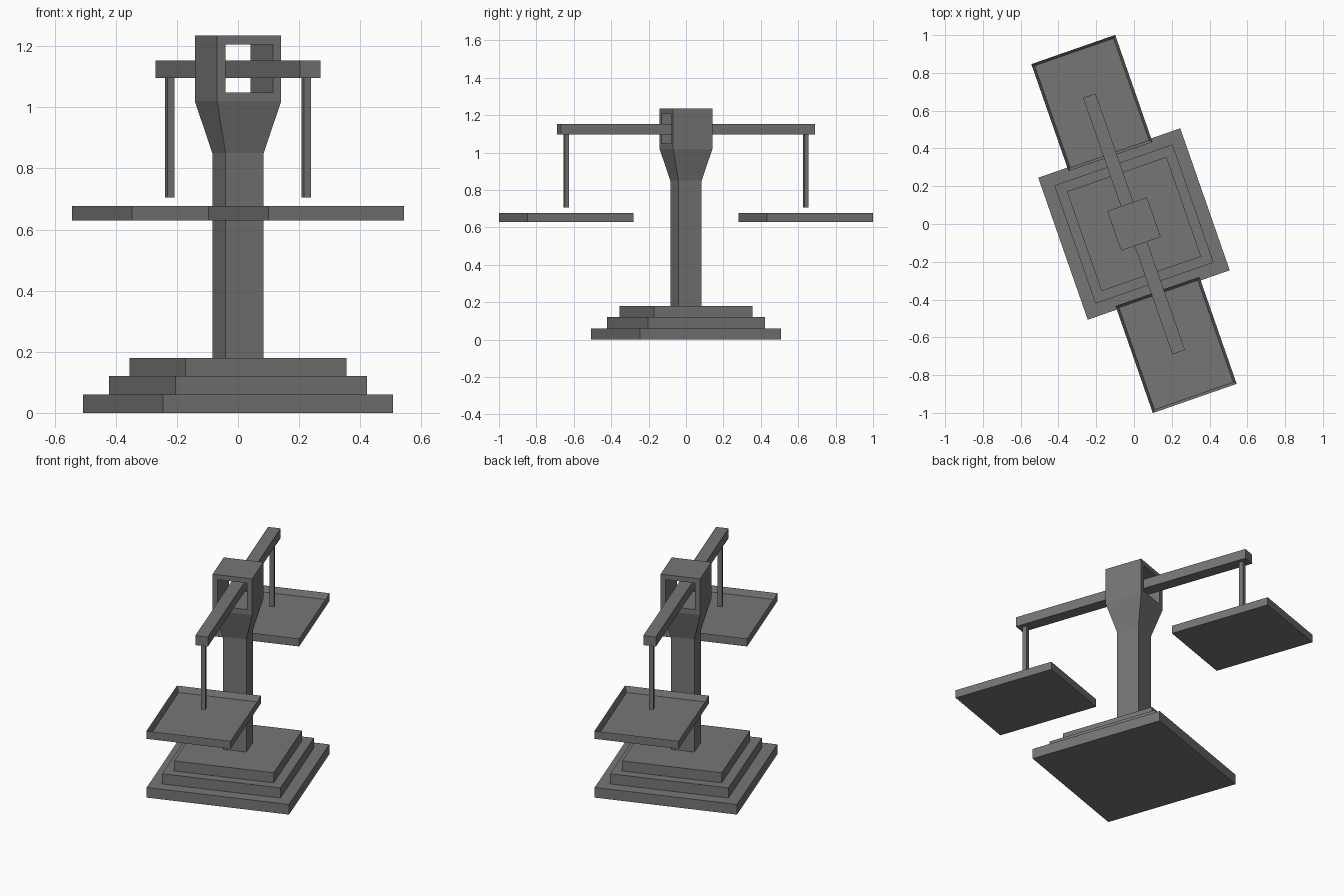
import bpy
import bmesh
import math
from mathutils import Matrix, Vector

cube = bpy.data.objects.get("Cube")
if cube:
    bpy.data.objects.remove(cube, do_unlink=True)

# The whole scale stands turned about the vertical axis
TURN = Matrix.Rotation(math.radians(19.2), 4, 'Z')

GREY = (0.18, 0.18, 0.18, 1)
grey = bpy.data.materials.new("dark_grey")
grey.use_nodes = True
grey.diffuse_color = GREY
grey.node_tree.nodes["Principled BSDF"].inputs["Base Color"].default_value = GREY


def finish(name, bm):
    bmesh.ops.recalc_face_normals(bm, faces=bm.faces)
    bm.transform(TURN)
    mesh = bpy.data.meshes.new(name)
    bm.to_mesh(mesh)
    bm.free()
    mesh.materials.append(grey)
    obj = bpy.data.objects.new(name, mesh)
    bpy.context.collection.objects.link(obj)
    return obj


def square_loft(rings):
    """Stack of square rings given as (half width, height), closed at both ends."""
    bm = bmesh.new()
    loops = [[bm.verts.new((sx * h, sy * h, z))
              for sx, sy in ((-1, -1), (1, -1), (1, 1), (-1, 1))]
             for h, z in rings]
    for low, high in zip(loops, loops[1:]):
        for i in range(4):
            j = (i + 1) % 4
            bm.faces.new((low[i], low[j], high[j], high[i]))
    bm.faces.new(loops[0][::-1])
    bm.faces.new(loops[-1])
    bm.normal_update()
    return bm


def box(half_x, half_y, z0, z1, y=0):
    bm = bmesh.new()
    size = Matrix.Diagonal((2 * half_x, 2 * half_y, z1 - z0, 1))
    place = Matrix.Translation((0, y, (z0 + z1) / 2))
    bmesh.ops.create_cube(bm, size=1, matrix=place @ size)
    bm.normal_update()
    return bm


# Stepped base
STEP = 0.06
finish("stepped_base", square_loft([
    (half, (i + k) * STEP)
    for i, half in enumerate((0.398, 0.331, 0.279)) for k in (0, 1)]))

# Column flaring into a head, with a window bridged from front to back
bm = square_loft([(0.066, 0.178), (0.066, 0.85), (0.111, 1.02), (0.111, 1.235)])
sides = [f for f in bm.faces
         if abs(f.normal.y) > 0.99 and f.calc_center_median().z > 1.02]
bmesh.ops.inset_individual(bm, faces=sides, thickness=0.041)
rims = [e for f in sides for e in f.edges]
bmesh.ops.delete(bm, geom=sides, context='FACES_ONLY')
bmesh.ops.bridge_loops(bm, edges=rims)
finish("column", bm)

# Balance beam running through the window
finish("beam", box(0.035, 0.719, 1.096, 1.153))

# Hangers and shallow trays on both arms
ARM = 0.678
for side, label in ((-1, "front"), (1, "back")):
    finish(label + "_hanger", box(0.0125, 0.0125, 0.705, 1.1, side * ARM))

    bm = box(0.235, 0.3, 0.63, 0.677, side * ARM)
    top = [f for f in bm.faces if f.normal.z > 0.99]
    bmesh.ops.inset_individual(bm, faces=top, thickness=0.02)
    bmesh.ops.translate(bm, verts=top[0].verts[:], vec=Vector((0, 0, -0.033)))
    finish(label + "_tray", bm)
